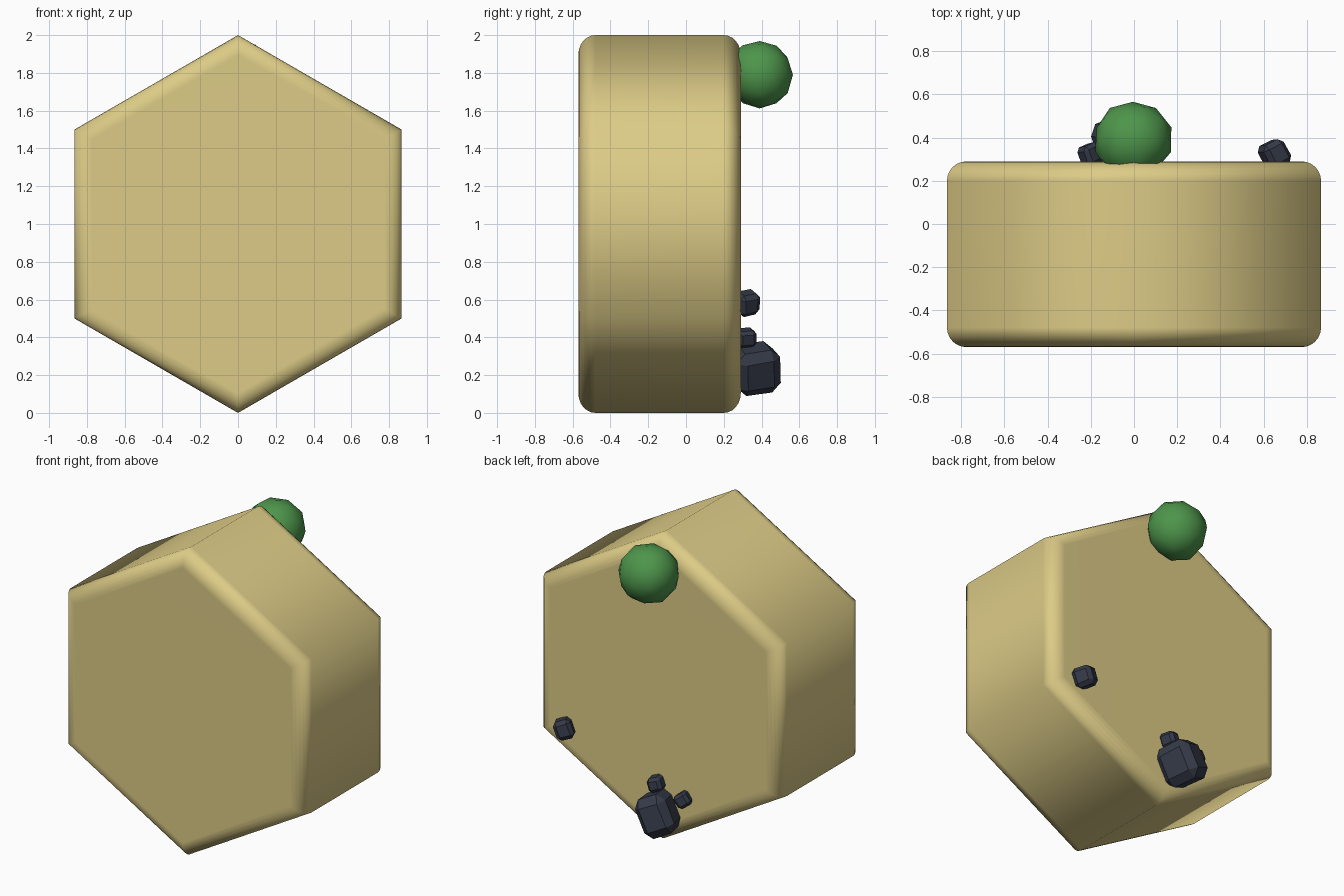
import bpy, bmesh, math, random
from mathutils import Vector, Euler

if "Cube" in bpy.data.objects:
    bpy.data.objects.remove(bpy.data.objects["Cube"])


def material(name, rgb):
    m = bpy.data.materials.new(name)
    m.diffuse_color = (*rgb, 1)
    m.use_nodes = True
    m.node_tree.nodes["Principled BSDF"].inputs["Base Color"].default_value = m.diffuse_color
    return m


SAND = material("sand", (0.72, 0.60, 0.24))
LEAF = material("leaf", (0.075, 0.30, 0.07))
STONE = material("stone", (0.035, 0.042, 0.065))


def finish(bm, name, mat, smooth):
    bmesh.ops.recalc_face_normals(bm, faces=bm.faces)
    mesh = bpy.data.meshes.new(name)
    bm.to_mesh(mesh)
    bm.free()
    for p in mesh.polygons:
        p.use_smooth = smooth
    mesh.materials.append(mat)
    ob = bpy.data.objects.new(name, mesh)
    bpy.context.collection.objects.link(ob)
    return ob


# Hexagonal tile: six-sided rings lofted along y, rounded at both rims
def hex_tile(y0, y1, r, steps=6):
    arc = [i / steps * math.pi / 2 for i in range(steps + 1)]
    inset = r / math.cos(math.pi / 6)
    prof = [(y0 + r - r * math.cos(a), 1 - inset + inset * math.sin(a)) for a in arc]
    prof += [(y1 - r + r * math.sin(a), 1 - inset + inset * math.cos(a)) for a in arc]
    bm = bmesh.new()
    rings = [[bm.verts.new((rad * math.sin(k * math.pi / 3), y,
                            1 + rad * math.cos(k * math.pi / 3))) for k in range(6)]
             for y, rad in prof]
    for a, b in zip(rings, rings[1:]):
        for k in range(6):
            j = (k + 1) % 6
            bm.faces.new((a[k], a[j], b[j], b[k]))
    bm.faces.new(rings[0])
    bm.faces.new(rings[-1])
    ob = finish(bm, "hex_tile", SAND, True)
    ob.modifiers.new("weighted_normals", 'WEIGHTED_NORMAL')


# Bush: slightly uneven low-poly ball
def bush(loc, radius):
    rng = random.Random(4)
    bm = bmesh.new()
    bmesh.ops.create_icosphere(bm, subdivisions=2, radius=radius)
    for v in bm.verts:
        v.co = v.co * rng.uniform(0.97, 1.05) + Vector(loc)
    finish(bm, "bush", LEAF, True)


# Rocks: chamfered, uneven tilted blocks
def rock(name, loc, size, rot, seed):
    rng = random.Random(seed)
    bm = bmesh.new()
    bmesh.ops.create_cube(bm, size=1)
    for v in bm.verts:
        v.co *= rng.uniform(0.92, 1.06)
    bmesh.ops.bevel(bm, geom=bm.edges[:], offset=0.2, segments=1,
                    affect='EDGES', profile=0.5)
    turn = Euler([math.radians(a) for a in rot]).to_matrix()
    for v in bm.verts:
        v.co = turn @ Vector([c * s for c, s in zip(v.co, size)]) + Vector(loc)
    finish(bm, name, STONE, False)


hex_tile(-0.57, 0.29, 0.09)
bush((-0.005, 0.39, 1.79), 0.18)
rock("large_rock", (-0.06, 0.365, 0.235), (0.2, 0.24, 0.25), (10, 25, 20), 1)
rock("small_rock_upper", (-0.01, 0.32, 0.40), (0.09, 0.1, 0.09), (5, 20, 15), 2)
rock("small_rock_side", (-0.205, 0.32, 0.345), (0.09, 0.1, 0.09), (10, 35, 25), 3)
rock("small_rock_far", (0.65, 0.325, 0.58), (0.11, 0.12, 0.12), (10, 20, 30), 5)
